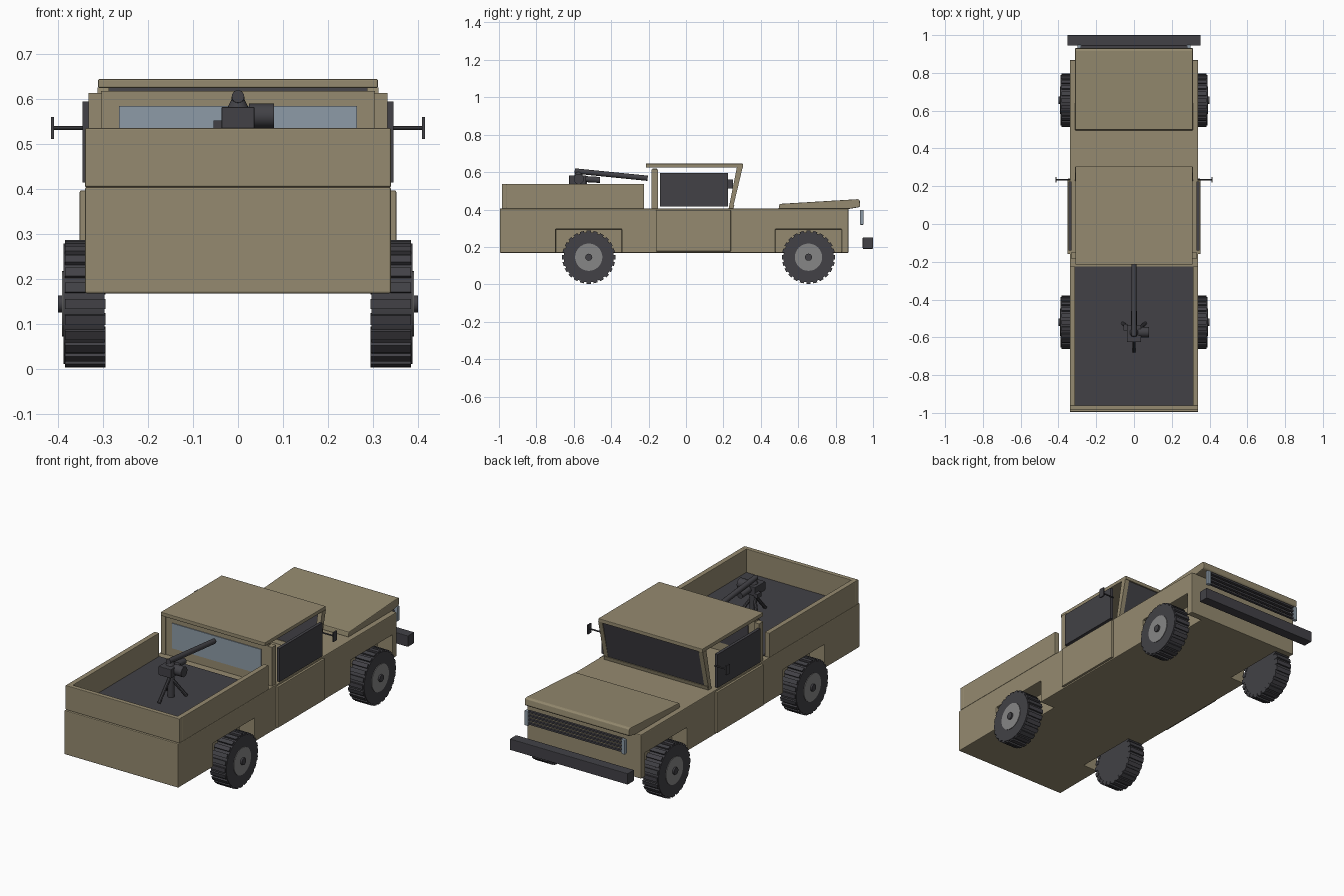
import bpy, bmesh, math
from mathutils import Vector, Matrix

if "Cube" in bpy.data.objects:
    bpy.data.objects.remove(bpy.data.objects["Cube"], do_unlink=True)


def material(name, r, g, b):
    m = bpy.data.materials.new(name)
    m.use_nodes = True
    m.diffuse_color = (r, g, b, 1)
    m.node_tree.nodes["Principled BSDF"].inputs["Base Color"].default_value = (r, g, b, 1)
    return m


TAN = material("tan_paint", 0.30, 0.255, 0.16)
DARK = material("dark_rubber", 0.054, 0.053, 0.061)
GLASS = material("blue_glass", 0.27, 0.33, 0.39)
STEEL = material("grey_steel", 0.24, 0.24, 0.24)


def finish(name, bm, mat, bevel=0):
    bmesh.ops.recalc_face_normals(bm, faces=bm.faces)
    me = bpy.data.meshes.new(name)
    bm.to_mesh(me)
    bm.free()
    me.materials.append(mat)
    ob = bpy.data.objects.new(name, me)
    bpy.context.collection.objects.link(ob)
    if bevel:
        mod = ob.modifiers.new("bevel", "BEVEL")
        mod.width, mod.segments, mod.limit_method = bevel, 2, "ANGLE"
    return ob


def add_box(bm, x, y, z, rot=None):
    """Box from (min, max) ranges, optionally turned by a matrix."""
    size = Matrix.Diagonal((x[1] - x[0], y[1] - y[0], z[1] - z[0], 1))
    mid = Matrix.Translation((sum(x) / 2, sum(y) / 2, sum(z) / 2))
    bmesh.ops.create_cube(bm, size=1, matrix=(rot or Matrix()) @ mid @ size)


def box(name, x, y, z, mat, bevel=0):
    bm = bmesh.new()
    add_box(bm, x, y, z)
    return finish(name, bm, mat, bevel)


def prism(name, profile, x, mat, bevel=0):
    """Side profile of (y, z) points, extruded across x."""
    bm = bmesh.new()
    face = bm.faces.new([bm.verts.new((x[0], y, z)) for y, z in profile])
    new = bmesh.ops.extrude_face_region(bm, geom=[face])["geom"]
    bmesh.ops.translate(bm, vec=(x[1] - x[0], 0, 0),
                        verts=[v for v in new if isinstance(v, bmesh.types.BMVert)])
    return finish(name, bm, mat, bevel)


def rod(name, a, b, radius, mat, sides=16, tip=None):
    a, b = Vector(a), Vector(b)
    d = b - a
    bm = bmesh.new()
    bmesh.ops.create_cone(bm, cap_ends=True, segments=sides, radius1=radius,
                          radius2=tip or radius, depth=d.length,
                          matrix=Matrix.Translation((a + b) / 2)
                          @ d.to_track_quat("Z", "Y").to_matrix().to_4x4())
    ob = finish(name, bm, mat)
    bpy.ops.object.select_all(action="DESELECT")
    ob.select_set(True)
    bpy.context.view_layer.objects.active = ob
    bpy.ops.object.shade_smooth_by_angle(angle=math.radians(35))
    return ob


def span(s, a, b):
    """Range on the left (s = 1) or right (s = -1) side."""
    return tuple(sorted((s * a, s * b)))


SIDES = (("left", 1), ("right", -1))
AXLES = (("rear", -0.52), ("front", 0.655))

# Lower body with four wheel wells cut out
body = box("body", (-0.34, 0.34), (-0.995, 0.868), (0.168, 0.405), TAN)
bm = bmesh.new()
for _, y in AXLES:
    for _, s in SIDES:
        add_box(bm, span(s, 0.25, 0.4), (y - 0.177, y + 0.177), (0.1, 0.295))
cutter = finish("well_cutter", bm, TAN)
cutter.hide_render = True
cut = body.modifiers.new("wells", "BOOLEAN")
cut.object, cut.solver = cutter, "EXACT"
bpy.context.view_layer.objects.active = body
bpy.ops.object.modifier_apply(modifier="wells")
bpy.data.objects.remove(cutter, do_unlink=True)
edge = body.modifiers.new("bevel", "BEVEL")
edge.width, edge.segments, edge.limit_method = 0.004, 2, "ANGLE"

# Cargo bed
box("bed_floor", (-0.312, 0.312), (-0.962, -0.225), (0.4, 0.41), DARK)
box("tailgate", (-0.34, 0.34), (-0.985, -0.96), (0.405, 0.536), TAN, 0.003)
for side, s in SIDES:
    box(side + "_bed_wall", span(s, 0.312, 0.34), (-0.962, -0.225), (0.404, 0.536), TAN, 0.003)

# Hood wedge
prism("hood", [(0.495, 0.403), (0.87, 0.403), (0.925, 0.412), (0.932, 0.42),
               (0.928, 0.452), (0.915, 0.455), (0.5, 0.43)], (-0.312, 0.312), TAN, 0.004)

# Cab: roof, rear wall, windscreen
box("roof", (-0.311, 0.311), (-0.215, 0.305), (0.625, 0.645), TAN, 0.003)
box("cab_rear_wall", (-0.305, 0.305), (-0.18, -0.155), (0.405, 0.618), TAN)
box("rear_window", (-0.265, 0.265), (-0.184, -0.1795), (0.45, 0.585), GLASS)
box("rear_window_inside", (-0.265, 0.265), (-0.1555, -0.151), (0.45, 0.585), DARK)
prism("windscreen", [(0.236, 0.405), (0.25, 0.405), (0.298, 0.626), (0.284, 0.626)],
      (-0.29, 0.29), DARK)
prism("windscreen_sill", [(0.232, 0.404), (0.254, 0.404), (0.259, 0.425), (0.237, 0.425)],
      (-0.31, 0.31), TAN)

for side, s in SIDES:
    box(side + "_rear_post", span(s, 0.303, 0.332), (-0.184, -0.149), (0.405, 0.614), TAN)
    prism(side + "_windscreen_pillar", [(0.228, 0.404), (0.25, 0.404), (0.303, 0.626),
                                        (0.272, 0.626)], span(s, 0.287, 0.312), TAN)
    # Door, side window and mirror
    box(side + "_door", span(s, 0.33, 0.352), (-0.16, 0.24), (0.176, 0.397), TAN, 0.003)
    box(side + "_window", span(s, 0.33, 0.346), (-0.14, 0.224), (0.415, 0.595), DARK)
    rod(side + "_mirror_arm", (s * 0.335, 0.235, 0.536), (s * 0.412, 0.235, 0.536), 0.004, DARK, 8)
    box(side + "_mirror", span(s, 0.409, 0.416), (0.22, 0.25), (0.511, 0.561), DARK)
    # Headlamp at the grille end
    box(side + "_headlamp", span(s, 0.278, 0.3), (0.93, 0.95), (0.318, 0.398), GLASS, 0.004)

    # Wheels
    for end, y in AXLES:
        name, c = end + "_" + side, (y, 0.145)
        rod(name + "_tire", (s * 0.297, *c), (s * 0.388, *c), 0.134, DARK, 40)
        rod(name + "_rim", (s * 0.36, *c), (s * 0.391, *c), 0.073, STEEL, 32)
        rod(name + "_hub", (s * 0.36, *c), (s * 0.4, *c), 0.019, DARK, 12)
        bm = bmesh.new()
        for i in range(24):
            turn = Matrix.Translation((0, *c)) @ Matrix.Rotation(i * math.tau / 24, 4, "X")
            add_box(bm, span(s, 0.295, 0.385), (-0.011, 0.011), (0.12, 0.142), turn)
        finish(name + "_tread", bm, DARK)

# Grille bars and bumper
for i in range(4):
    z = 0.325 + i * 0.021
    box("grille_bar_%d" % (i + 1), (-0.285, 0.285), (0.93, 0.944), (z, z + 0.01), DARK)
box("front_bumper", (-0.352, 0.352), (0.945, 1.0), (0.19, 0.25), DARK, 0.003)

# Mounted gun on a tripod
rod("gun_post", (0, -0.57, 0.41), (0, -0.57, 0.55), 0.018, DARK)
for name, foot in (("rear", (0, -0.675)), ("left", (0.06, -0.525)), ("right", (-0.06, -0.525))):
    rod(name + "_tripod_leg", (0, -0.58, 0.52), (*foot, 0.412), 0.009, DARK, 8)
box("gun_receiver", (-0.037, 0.037), (-0.625, -0.535), (0.535, 0.583), DARK, 0.003)
rod("gun_barrel", (0, -0.595, 0.606), (0, -0.205, 0.567), 0.014, DARK)
rod("barrel_collar", (0, -0.575, 0.58), (0, -0.575, 0.6), 0.024, DARK, 16, 0.014)
rod("ammo_drum", (0.025, -0.573, 0.563), (0.08, -0.573, 0.563), 0.027, DARK, 20)
rod("gun_cradle", (0, -0.545, 0.563), (0, -0.46, 0.558), 0.016, DARK, 12)
box("gun_grip", (-0.055, -0.035), (-0.565, -0.53), (0.53, 0.553), DARK)
